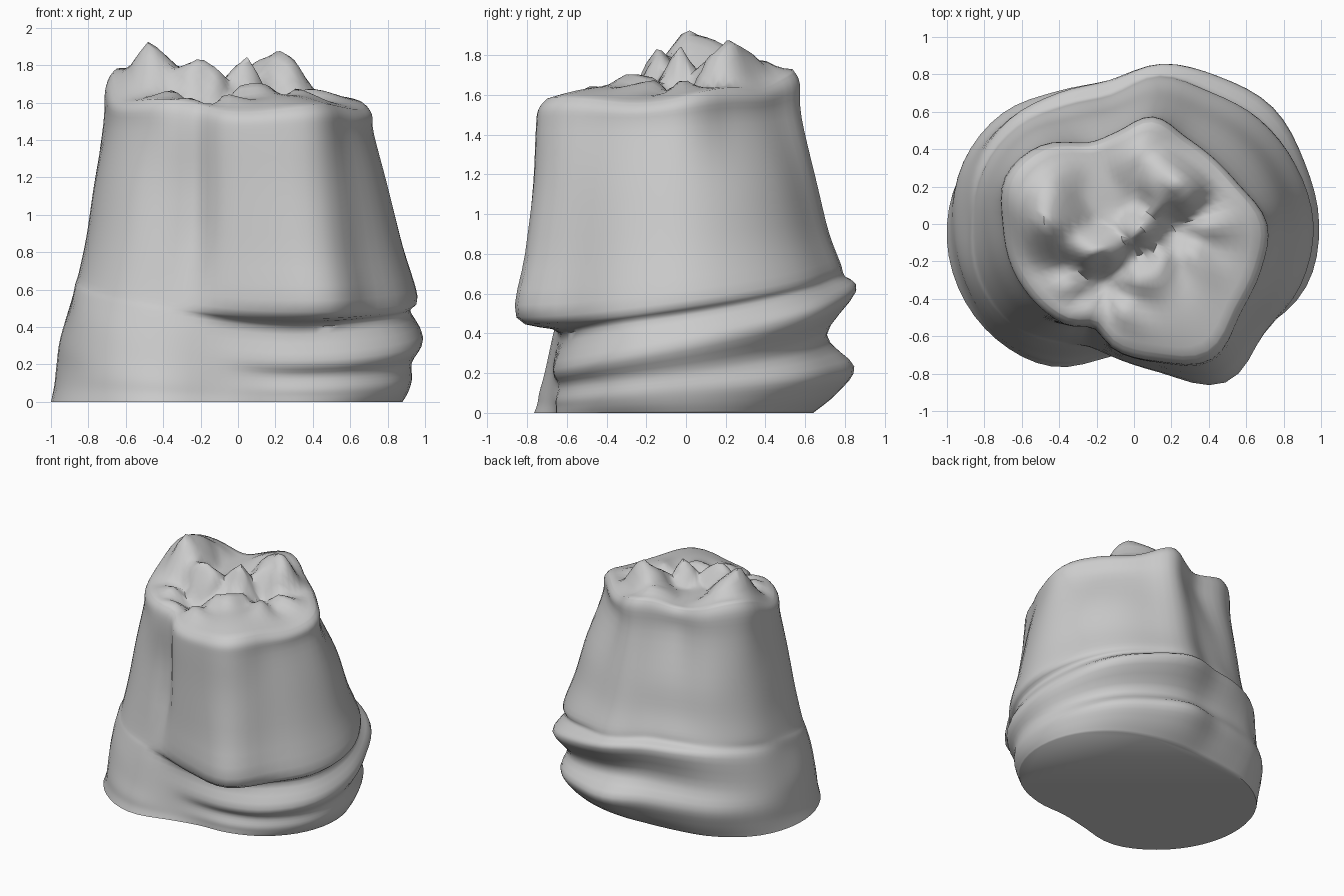
import bpy, bmesh, math
from mathutils import Vector

cube = bpy.data.objects.get("Cube")
if cube:
    bpy.data.objects.remove(cube, do_unlink=True)

# Radii every 20 degrees, counter-clockwise from +x, for each level
foot = [.88, .85, .78, .70, .65, .64, .70, .83, .95, 1.0, 1.0, .96, .88, .72, .67, .74, .82, .87]
low_fold = [.93, .92, .91, .87, .86, .78, .82, .92, .97, .97, .96, .94, .85, .70, .67, .74, .84, .92]
low_crease = [.93, .89, .84, .77, .72, .69, .75, .87, .94, .95, .95, .92, .82, .69, .66, .72, .83, .92]
mid_fold = [.99, .97, .97, .91, .87, .78, .81, .87, .90, .89, .92, .89, .79, .68, .68, .76, .88, .98]
high_crease = [.92, .90, .87, .82, .81, .71, .74, .82, .86, .87, .89, .85, .75, .66, .65, .71, .80, .91]
high_fold = [.96, .92, .87, .81, .79, .69, .72, .80, .85, .85, .86, .83, .73, .72, .80, .97, .91, .95]
waist = [.80, .75, .70, .66, .67, .60, .62, .73, .78, .77, .76, .73, .65, .69, .76, .86, .80, .80]
neck = [.72, .61, .56, .55, .59, .51, .51, .66, .74, .71, .70, .68, .66, .69, .75, .84, .75, .73]


def mix(a, b, t):
    return [p + (q - p) * t for p, q in zip(a, b)]


def scaled(table, s):
    return [r * s for r in table]


# Level height, rise of the spiralling folds, radii
levels = [
    (0, 0, foot),
    (.07, .04, mix(foot, low_fold, .6)),
    (.16, .09, low_fold),
    (.28, .14, low_crease),
    (.44, .22, mid_fold),
    (.56, .16, high_crease),
    (.63, .15, high_fold),
    (.86, .06, mix(high_fold, waist, .5)),
    (1.15, 0, waist),
    (1.45, .03, neck),
    (1.57, .05, scaled(neck, .985)),
    (1.62, .05, scaled(neck, .93)),
]
SIDES = 72
STEPS = 4


def spline(a, b, c, d, t):
    return b + .5 * t * (c - a + t * (2 * a - 5 * b + 4 * c - d + t * (3 * (b - c) + d - a)))


def around(table, angle):
    n = len(table)
    u = angle / math.tau * n
    i = int(u)
    return spline(*(table[(i + k) % n] for k in (-1, 0, 1, 2)), u - i)


def bump(x, centre, width):
    return math.exp(-((x - centre) / width) ** 2)


def level_point(level, angle):
    z, rise, table = level
    # The shoulder stands up at the back left corner and ripples along the rim
    shoulder = max(0, z - 1.4) / .22
    deg = math.degrees(angle)
    z += shoulder * (.11 * bump(deg, 155, 28) + .05 * bump(deg, 80, 30) + .02 * math.sin(5 * angle))
    return z + rise * math.sin(angle - .45), around(table, angle)


# Crown: pointed tufts and pinched pits with radiating wrinkles (x, y, height, width)
tufts = [(-.48, 0, .24, .26), (-.20, -.14, .20, .15), (.05, -.02, .15, .14),
         (.22, .22, .25, .21), (.05, .38, .08, .22), (-.45, .25, .08, .2)]
pits = [(-.17, -.32, .13, .18), (.22, -.03, .11, .15)]


def crown_height(x, y, f, rim):
    z = rim + (1.68 - rim) * (1 - f * f)
    fade = min(1, (1 - f) * 4)
    for px, py, h, w in tufts:
        z += fade * h * max(0, 1 - math.hypot(x - px, y - py) / w)
    for px, py, h, w in pits:
        d = math.hypot(x - px, y - py)
        a = math.atan2(y - py, x - px)
        z -= fade * h * max(0, 1 - d / w)
        z += fade * .025 * math.sin(6 * a + 1) * min(1, d / .12) * bump(d, .2, .15)
    return z


bm = bmesh.new()
angles = [math.tau * i / SIDES for i in range(SIDES)]
rings = []

# Draped side wall with its folds
last = len(levels) - 1
for seg in range(last):
    for step in range(STEPS + (seg == last - 1)):
        ring = []
        for a in angles:
            ctrl = [level_point(levels[min(max(seg + k, 0), last)], a) for k in (-1, 0, 1, 2)]
            z, r = (spline(*vals, step / STEPS) for vals in zip(*ctrl))
            # Vertical tuck on the front
            r -= .07 * bump(math.degrees(a), 249, 9) * min(1, max(0, (z - .4) * 2))
            ring.append(bm.verts.new((r * math.cos(a), r * math.sin(a), max(z, 0))))
        rings.append(ring)

# Crumpled crown
rim_ring = [v.co.copy() for v in rings[-1]]
pivot = Vector((-.02, -.08, 0))
CROWN = 14
for k in range(1, CROWN):
    f = 1 - k / CROWN
    ring = []
    for p in rim_ring:
        x = pivot.x + (p.x - pivot.x) * f
        y = pivot.y + (p.y - pivot.y) * f
        ring.append(bm.verts.new((x, y, crown_height(x, y, f, p.z))))
    rings.append(ring)

for a, b in zip(rings, rings[1:]):
    for i in range(SIDES):
        j = (i + 1) % SIDES
        bm.faces.new((a[i], a[j], b[j], b[i]))
tip = bm.verts.new((pivot.x, pivot.y, crown_height(pivot.x, pivot.y, 0, 1.6)))
for i in range(SIDES):
    bm.faces.new((rings[-1][i], rings[-1][(i + 1) % SIDES], tip))

# Flat underside
bm.faces.new(list(reversed(rings[0])))

mesh = bpy.data.meshes.new("crumpled_sack")
bm.to_mesh(mesh)
bm.free()
sack = bpy.data.objects.new("crumpled_sack", mesh)
bpy.context.collection.objects.link(sack)

grey = bpy.data.materials.new("light_grey")
grey.use_nodes = True
colour = (.6, .6, .6, 1)
grey.diffuse_color = colour
grey.node_tree.nodes["Principled BSDF"].inputs["Base Color"].default_value = colour
mesh.materials.append(grey)

bpy.context.view_layer.objects.active = sack
sack.select_set(True)
bpy.ops.object.shade_smooth_by_angle(angle=math.radians(60))
